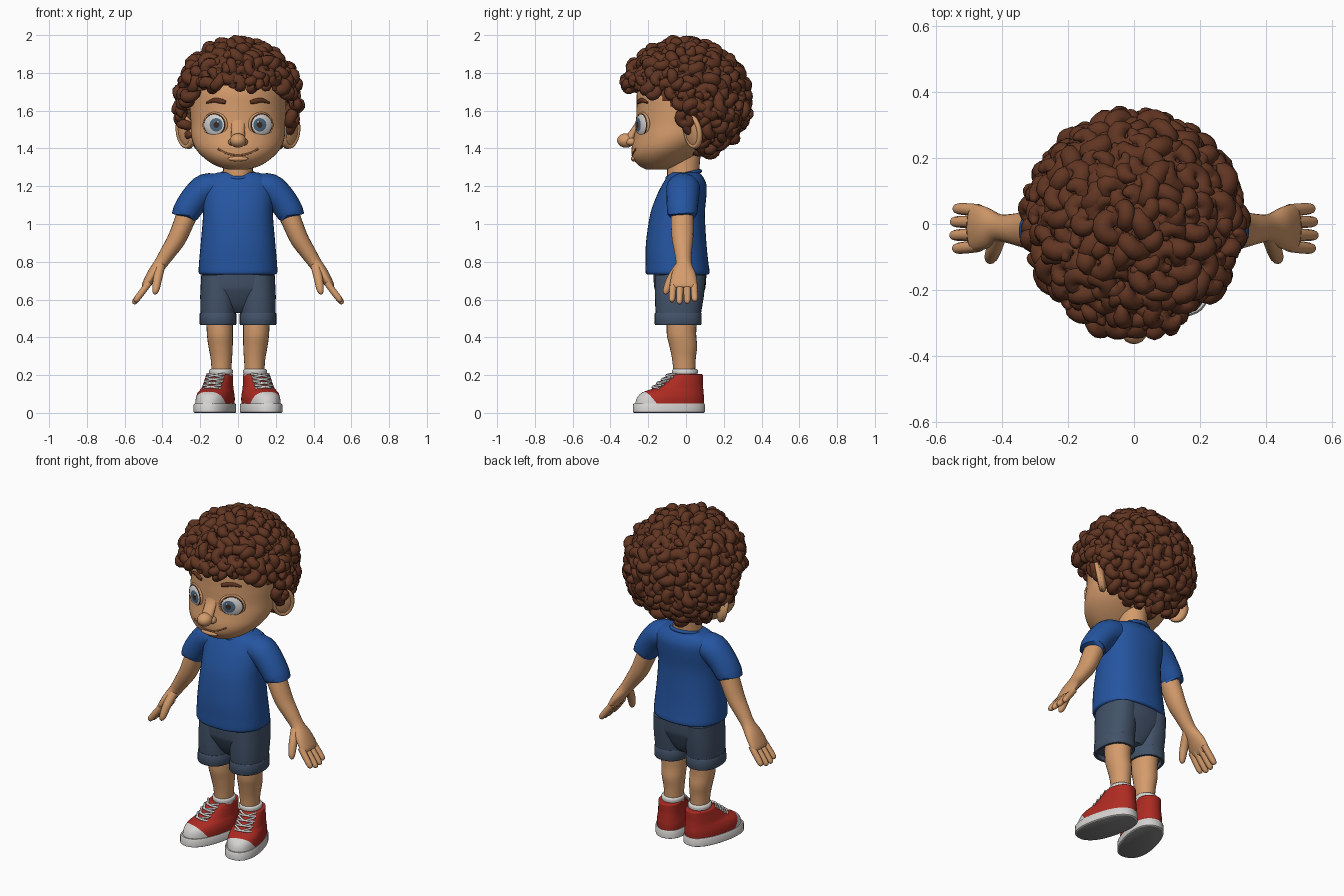
import bpy, bmesh, math, random
from mathutils import Matrix, Vector

if "Cube" in bpy.data.objects:
    bpy.data.objects.remove(bpy.data.objects["Cube"])

random.seed(4)
COLOURS = {
    "skin": (0.66, 0.33, 0.15), "lip_brown": (0.30, 0.115, 0.05), "hair_brown": (0.12, 0.036, 0.016),
    "shirt_blue": (0.018, 0.09, 0.35), "shorts_slate": (0.055, 0.085, 0.14), "shoe_red": (0.42, 0.024, 0.016),
    "off_white": (0.66, 0.65, 0.63), "iris_blue": (0.08, 0.14, 0.22), "pupil_dark": (0.045, 0.025, 0.018),
    "sole_grey": (0.22, 0.22, 0.22),
}
MATS = {}
for n, c in COLOURS.items():
    MATS[n] = bpy.data.materials.new(n)
    MATS[n].diffuse_color = (*c, 1)


def finish(bm, name, mats, mirror=False, sharp=50):
    bmesh.ops.recalc_face_normals(bm, faces=bm.faces)
    for f in bm.faces:
        f.smooth = True
    for e in bm.edges:
        if len(e.link_faces) == 2 and e.calc_face_angle(0) > math.radians(sharp):
            e.smooth = False
    me = bpy.data.meshes.new(name)
    bm.to_mesh(me)
    bm.free()
    for m in mats:
        me.materials.append(MATS[m])
    ob = bpy.data.objects.new(name, me)
    bpy.context.collection.objects.link(ob)
    if mirror:
        ob.modifiers.new("mirror", "MIRROR").use_mirror_merge = False


def spline(keys, sub):
    """Catmull-Rom through tuples of any length."""
    out = []
    for i in range(len(keys) - 1):
        p = [keys[max(0, min(len(keys) - 1, i + k))] for k in (-1, 0, 1, 2)]
        for s in range(sub):
            t = s / sub
            out.append([0.5 * (2 * b + (c - a) * t + (2 * a - 5 * b + 4 * c - d) * t * t
                        + (3 * b - a - 3 * c + d) * t ** 3) for a, b, c, d in zip(*p)])
    return out + [list(keys[-1])]


def tube(bm, keys, ref=(0, 1, 0), seg=16, sub=4, flat=False, power=2):
    """Sweep ellipses; key = x, y, z, radius along ref, radius across."""
    ks = spline(keys, sub)
    pts = [Vector(k[:3]) for k in ks]
    last = len(pts) - 1
    closed = (pts[0] - pts[-1]).length < 1e-5
    prev, first = None, None
    for i, (p, k) in enumerate(zip(pts, ks)):
        a = pts[i - 1] if i else pts[last - 1 if closed else 0]
        b = pts[i + 1] if i < last else pts[1 if closed else last]
        t = Vector((0, 0, 1)) if flat else (b - a).normalized()
        u = Vector(ref)
        u = (u - t * u.dot(t)).normalized()
        v = t.cross(u)
        ring = []
        for j in range(seg):
            c, s = math.cos(math.tau * j / seg), math.sin(math.tau * j / seg)
            c, s = (math.copysign(abs(w) ** (2 / power), w) for w in (c, s))
            ring.append(bm.verts.new(p + u * c * k[3] + v * s * k[4]))
        if prev:
            for j in range(seg):
                bm.faces.new((prev[j], prev[(j + 1) % seg], ring[(j + 1) % seg], ring[j]))
        first, prev = first or ring, ring
    bm.faces.new(first)
    bm.faces.new(prev)


def stack(bm, rows, x=0, **kw):
    """Horizontal slices; row = z, half width, front y, back y."""
    tube(bm, [(x, (f + b) / 2, z, w, (b - f) / 2) for z, w, f, b in rows], ref=(1, 0, 0), flat=True, **kw)


def ball(bm, c, r, rot=Matrix(), seg=20):
    m = Matrix.Translation(c) @ rot @ Matrix.Diagonal((*r, 1))
    bmesh.ops.create_uvsphere(bm, u_segments=seg, v_segments=seg // 2, radius=1, matrix=m)


def hoop(bm, m, rx, rz, r, n=36, seg=8):
    """Elliptical ring in the local xz plane of m."""
    ring = [m @ Vector((rx * math.cos(math.tau * i / n), 0, rz * math.sin(math.tau * i / n))) for i in range(n + 1)]
    tube(bm, [(*p, r, r) for p in ring], ref=m.to_3x3() @ Vector((0, 1, 0)), seg=seg, sub=1)


def rz(deg):
    return Matrix.Rotation(math.radians(deg), 4, 'Z')


# head
HEAD = [(1.288, .05, -.21, -.10), (1.31, .12, -.25, -.04), (1.35, .18, -.282, .03), (1.40, .225, -.288, .10),
        (1.46, .247, -.276, .16), (1.53, .25, -.265, .20), (1.62, .255, -.262, .24), (1.72, .25, -.255, .25),
        (1.82, .20, -.20, .20), (1.90, .08, -.08, .10)]


def face_y(x, z):
    for (z0, *a), (z1, *b) in zip(HEAD, HEAD[1:]):
        if z0 <= z <= z1:
            w, f, k = (p + (q - p) * (z - z0) / (z1 - z0) for p, q in zip(a, b))
            return (f + k) / 2 - (k - f) / 2 * math.sqrt(max(0, 1 - (x / w) ** 2))


bm = bmesh.new()
stack(bm, HEAD, seg=48)
stack(bm, [(1.17, .09, -.10, .08), (1.26, .08, -.10, .07), (1.40, .078, -.10, .08)], seg=24)
finish(bm, "head_and_neck", ["skin"])

# nose and lower lip
bm = bmesh.new()
ball(bm, (0, -.318, 1.442), (.043, .047, .038))
for s in (-1, 1):
    ball(bm, (s * .032, -.29, 1.435), (.02, .028, .02))
tube(bm, [(0, -.245, 1.57, .04, .012), (0, -.262, 1.52, .036, .014), (0, -.295, 1.455, .036, .026)], ref=(1, 0, 0))
ball(bm, (0, -.276, 1.345), (.055, .016, .014))
finish(bm, "nose_and_lip", ["skin"])

# smile
bm = bmesh.new()
tube(bm, [(x, face_y(x, 1.364 + 3 * x * x) - .001, 1.364 + 3 * x * x, .005, .005)
          for x in (-.107, -.07, -.035, 0, .035, .07, .107)], ref=(0, 0, 1), seg=8)
finish(bm, "mouth", ["lip_brown"])

# ears
bm = bmesh.new()
rot = rz(-45) @ Matrix.Rotation(math.radians(10), 4, 'Y')
ball(bm, (.272, .04, 1.483), (.026, .062, .088), rot)
hoop(bm, Matrix.Translation((.281, .035, 1.488)) @ rot @ rz(90), .05, .078, .013)
finish(bm, "ear", ["skin"], True)

# eyes: white, iris and pupil banded round the gaze pole
EYE = Matrix.Translation((.122, face_y(.122, 1.525) + .006, 1.525)) @ rz(27)
SHAPE = EYE @ Matrix.Diagonal((.067, .022, .062, 1)) @ rz(-17)
bm = bmesh.new()
bmesh.ops.create_uvsphere(bm, u_segments=36, v_segments=36, radius=1)
for f in bm.faces:
    a = math.degrees(f.calc_center_median().normalized().angle(Vector((0, 0, 1))))
    f.material_index = 2 if a < 17 else 1 if a < 35 else 0
bm.transform(SHAPE @ Matrix.Rotation(math.pi / 2, 4, 'X'))
ball(bm, SHAPE @ Vector((-.14, -.95, .26)), (.007, .004, .007), seg=12)
finish(bm, "eye", ["off_white", "iris_blue", "pupil_dark"], True)

# eyelids, lashes and brows
bm = bmesh.new()
hoop(bm, EYE @ Matrix.Translation((0, .002, 0)), .066, .061, .008)
finish(bm, "eyelid", ["skin"], True)
bm = bmesh.new()
hoop(bm, EYE @ Matrix.Translation((0, -.007, 0)), .061, .056, .0035)
tube(bm, [(x, face_y(x, z) - .003, z, r, .009) for x, z, r in
          ((.066, 1.644, .009), (.09, 1.65, .013), (.125, 1.655, .012), (.165, 1.642, .005))], ref=(0, 0, 1), seg=10)
finish(bm, "brow_and_lash", ["hair_brown"], True)

# hair: cap plus a spread of chunky coils above a sloping hairline
HC = Vector((0, 0, 1.68))
LINE = [(-.5, 1.70), (-.25, 1.69), (-.13, 1.645), (-.03, 1.56), (.035, 1.41), (.07, 1.25), (.6, 1.25)]


def hairline(y):
    for (y0, a), (y1, b) in zip(LINE, LINE[1:]):
        if y0 <= y <= y1:
            return a + (b - a) * (y - y0) / (y1 - y0)


def scalp(d, k=1.0):
    low = min(0, d.z)
    return HC + Vector((d.x * .297 * (1 - .2 * low), d.y * (.322 if d.y < 0 else .305 * (1 - .12 * low)),
                        d.z * (.265 if d.z > 0 else .30))) * k


bm = bmesh.new()
bmesh.ops.create_uvsphere(bm, u_segments=48, v_segments=32, radius=1)
for v in bm.verts:
    v.co = scalp(v.co.normalized(), 1.01)
low = [f for f in bm.faces if f.calc_center_median().z < hairline(f.calc_center_median().y) + .03]
bmesh.ops.delete(bm, geom=low, context='FACES')
N = 330
for i in range(N):
    z = 1 - 2 * (i + .5) / N
    a = i * math.pi * (3 - math.sqrt(5))
    d = Vector((math.cos(a) * math.sqrt(1 - z * z), math.sin(a) * math.sqrt(1 - z * z), z))
    p = scalp(d, random.uniform(.97, 1.03))
    if p.z < hairline(p.y) + .035:
        continue
    rnd = Vector([random.uniform(-1, 1) for _ in range(3)])
    axis = (d * random.uniform(.4, 1) + rnd.normalized() * .6).normalized()
    u = axis.orthogonal().normalized()
    v = axis.cross(u)
    big, thick, start = random.uniform(.026, .038), random.uniform(.025, .033), random.uniform(0, 6.3)
    keys = []
    for j in range(17):
        t = j / 16
        w = start + t * 6.6
        q = p + (u * math.cos(w) + v * math.sin(w)) * big * (1 - .3 * t) + axis * (t - .5) * .03
        r = thick * min(1, .25 + 4 * t, .3 + 3 * (1 - t))
        keys.append((*q, r, r))
    tube(bm, keys, ref=axis, seg=10, sub=1)
finish(bm, "curly_hair", ["hair_brown"], sharp=80)

# shirt
bm = bmesh.new()
stack(bm, [(.733, .198, -.205, .118), (.745, .208, -.214, .125), (.80, .206, -.214, .118), (.90, .197, -.212, .108),
           (1.05, .185, -.19, .10), (1.15, .188, -.155, .108), (1.21, .186, -.125, .108), (1.25, .165, -.10, .09),
           (1.272, .11, -.08, .07)], seg=40, power=2.3)
hoop(bm, Matrix.Translation((0, -.012, 1.262)) @ Matrix.Rotation(math.radians(102), 4, 'X'), .088, .09, .01)
finish(bm, "shirt_body", ["shirt_blue"])
bm = bmesh.new()
tube(bm, [(.09, -.015, 1.19, .085, .07), (.168, -.015, 1.187, .09, .08), (.23, -.018, 1.13, .085, .077),
          (.276, -.02, 1.062, .08, .072), (.279, -.02, 1.056, .073, .066), (.27, -.02, 1.075, .064, .06)], seg=24)
finish(bm, "shirt_sleeve", ["shirt_blue"], True)

# arms and hands
bm = bmesh.new()
tube(bm, [(.25, -.02, 1.10, .058, .058), (.29, -.02, 1.0, .06, .053), (.325, -.018, .92, .056, .049),
          (.37, -.015, .85, .046, .042), (.41, -.012, .79, .042, .035), (.45, -.012, .735, .064, .031),
          (.485, -.012, .68, .07, .023), (.497, -.012, .662, .055, .014)], seg=20)
for y, k in ((.042, .9), (.006, 1), (-.031, 1.02), (-.067, .92)):
    tube(bm, [(.47 + .083 * k * t, y * (1 + .12 * t), .69 - .11 * k * t, r, r)
              for t, r in ((0, .018), (.5, .0185), (.85, .0165), (.97, .011), (1, .004))], seg=10)
tube(bm, [(.41, -.03, .78, .026, .026), (.425, -.075, .715, .024, .024), (.434, -.1, .66, .02, .02),
          (.439, -.108, .636, .013, .013), (.44, -.11, .628, .004, .004)], ref=(1, 0, 0), seg=12)
finish(bm, "arm_and_hand", ["skin"], True, 70)

# shorts
bm = bmesh.new()
stack(bm, [(.53, .06, -.09, .04), (.57, .12, -.125, .065), (.64, .185, -.16, .095), (.68, .197, -.17, .105),
           (.78, .19, -.175, .11)], seg=36, power=2.4)
finish(bm, "shorts_waist", ["shorts_slate"])
bm = bmesh.new()
stack(bm, [(.73, .088, -.165, .105), (.62, .094, -.165, .095), (.52, .092, -.16, .078), (.50, .09, -.155, .075)],
      x=.106, seg=28, sub=2, power=2.3)
stack(bm, [(.53, .088, -.155, .072), (.53, .094, -.163, .08), (.524, .097, -.166, .083), (.472, .098, -.167, .083),
           (.465, .094, -.163, .08), (.465, .082, -.15, .068), (.49, .078, -.145, .064)], x=.106, seg=28, sub=1, power=2.3)
finish(bm, "shorts_leg_and_cuff", ["shorts_slate"], True)

# legs and socks
bm = bmesh.new()
tube(bm, [(.098, -.02, .53, .07, .08), (.096, -.024, .42, .069, .078), (.092, -.014, .35, .064, .073),
          (.088, -.011, .28, .056, .062), (.088, -.008, .19, .05, .056)], ref=(1, 0, 0), seg=24, flat=True)
finish(bm, "leg", ["skin"], True)
bm = bmesh.new()
stack(bm, [(.12, .058, -.07, .06), (.205, .06, -.07, .06), (.21, .064, -.074, .064), (.225, .064, -.074, .064),
           (.232, .058, -.068, .058)], x=.09, seg=24, sub=2)
finish(bm, "sock", ["off_white"], True)

# shoes, turned slightly outwards; the tread is the downward face
TURN = Matrix.Translation((.098, 0, 0)) @ rz(15)
bm = bmesh.new()
stack(bm, [(0, .094, -.28, .094), (.004, .099, -.288, .10), (.044, .099, -.288, .10), (.05, .095, -.283, .096)],
      seg=40, sub=1, power=2.35)
for f in bm.faces:
    f.material_index = 1 if f.calc_center_median().z < .001 else 0
bm.transform(TURN)
finish(bm, "shoe_sole", ["off_white", "sole_grey"], True, 40)
bm = bmesh.new()
stack(bm, [(.04, .092, -.278, .094), (.08, .092, -.266, .096), (.108, .086, -.238, .094), (.13, .078, -.178, .092),
           (.155, .074, -.142, .09), (.185, .07, -.108, .09), (.203, .067, -.085, .088), (.205, .058, -.075, .075)],
      seg=48, power=2.2)
CUT, AIM = Vector((0, -.19, .06)), Vector((0, -1, -.75)).normalized()
bmesh.ops.bisect_plane(bm, geom=bm.verts[:] + bm.edges[:] + bm.faces[:], plane_co=CUT, plane_no=AIM)
for f in bm.faces:
    f.material_index = 1 if (f.calc_center_median() - CUT).dot(AIM) > 0 and f.calc_center_median().y < -.1 else 0
bm.transform(TURN)
finish(bm, "shoe_upper", ["shoe_red", "off_white"], True)

# laces
bm = bmesh.new()
for i in range(4):
    y, z = -.178 + .025 * i, .132 + .02 * i
    for s in (-1, 1):
        tube(bm, [(-.048 * s, y + .022, z - .004, .006, .006), (0, y - .004, z + .006, .006, .006),
                  (.048 * s, y + .034, z + .014, .006, .006)], seg=8)
bm.transform(TURN)
finish(bm, "shoe_laces", ["off_white"], True)

for m in bpy.data.materials:
    if m.users and not m.is_grease_pencil:
        m.use_nodes = True
        m.node_tree.nodes["Principled BSDF"].inputs["Base Color"].default_value = m.diffuse_color
